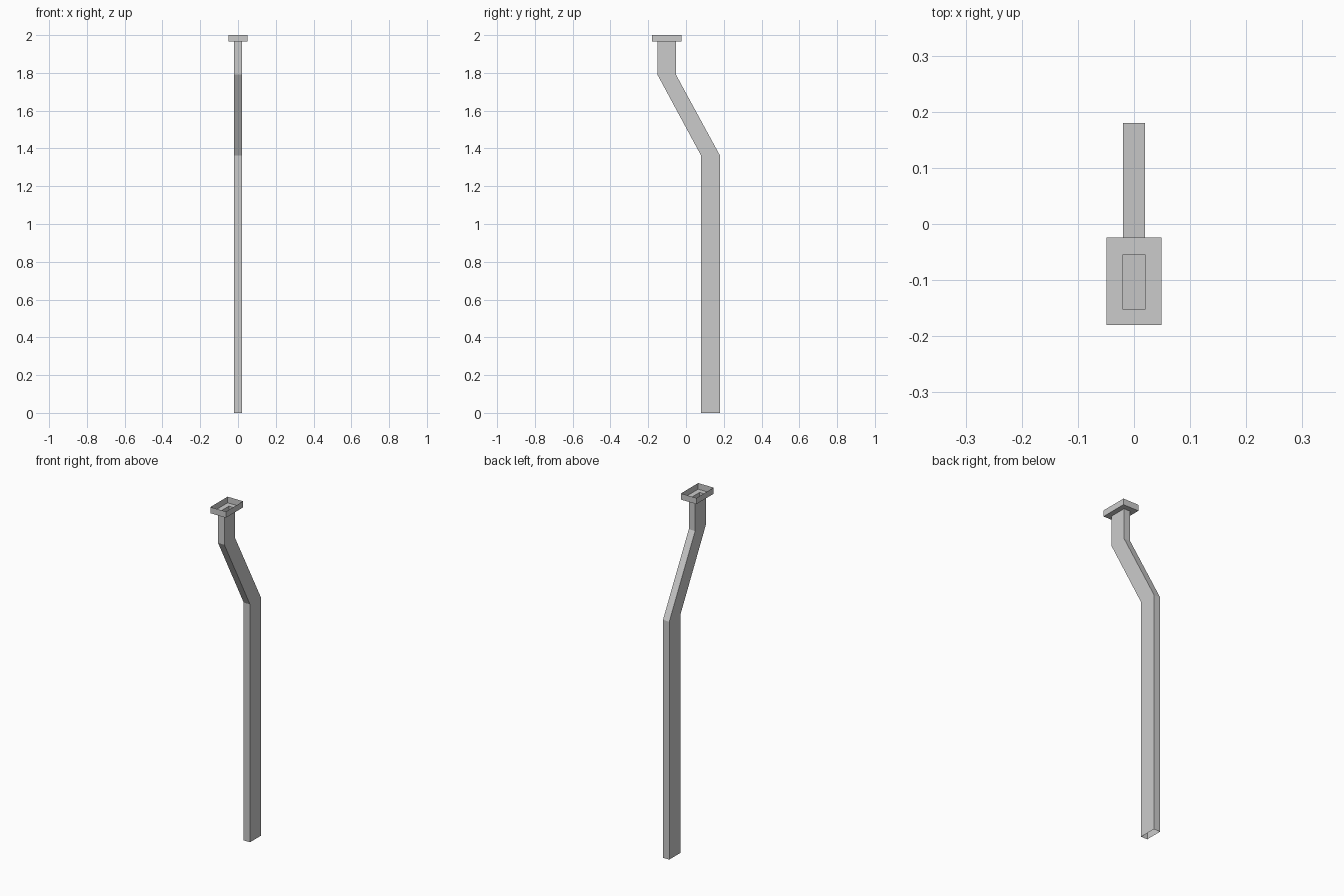
import bpy, bmesh

if "Cube" in bpy.data.objects:
    bpy.data.objects.remove(bpy.data.objects["Cube"])


def loft(name, rings):
    """Open thin-sheet tube through rectangles (half_x, y_min, y_max, z)."""
    bm = bmesh.new()
    loops = []
    for hx, y0, y1, z in rings:
        corners = ((-hx, y0), (hx, y0), (hx, y1), (-hx, y1))
        loops.append([bm.verts.new((x, y, z)) for x, y in corners])
    for a, b in zip(loops, loops[1:]):
        for i in range(4):
            j = (i + 1) % 4
            bm.faces.new((a[i], a[j], b[j], b[i]))
    mesh = bpy.data.meshes.new(name)
    bm.to_mesh(mesh)
    bm.free()
    obj = bpy.data.objects.new(name, mesh)
    bpy.context.collection.objects.link(obj)
    return obj


HX = 0.02                   # pipe half width
LOW = (0.08, 0.18)          # y range of the lower run
UP = (-0.152, -0.054)       # y range of the upper run
RIM = 1.965                 # underside of the collar

# Rectangular pipe, open at both ends, with an offset bend
loft("downpipe", [(HX, *LOW, 0), (HX, *LOW, 1.362),
                  (HX, *UP, 1.792), (HX, *UP, RIM)])

# Shallow collar: floor around the pipe mouth, then upright rim
loft("top_collar", [(HX, *UP, RIM), (0.049, -0.18, -0.024, RIM),
                    (0.049, -0.18, -0.024, 2.0)])
